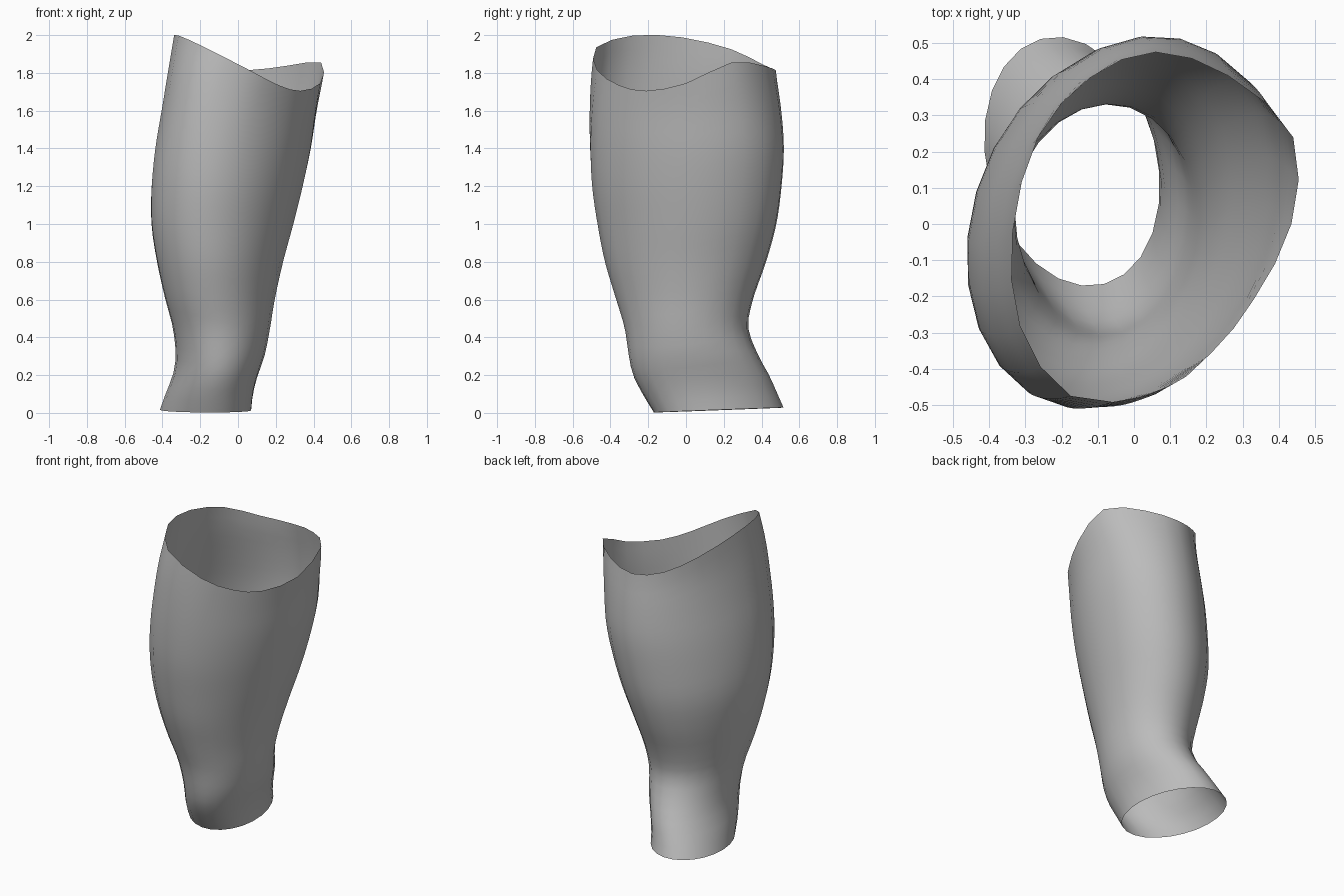
import bpy
import bmesh
import math
from mathutils import Vector

SEGMENTS, ROWS = 24, 30

# Remove the default cube only
cube = bpy.data.objects.get("Cube")
if cube:
    bpy.data.objects.remove(cube, do_unlink=True)

# Leg outline by height: z, x min, x max, y min, y max, skew
STATIONS = [
    (0.00, -0.42, 0.07, -0.17, 0.53, -0.03),
    (0.10, -0.385, 0.08, -0.23, 0.485, -0.02),
    (0.20, -0.345, 0.105, -0.28, 0.44, -0.01),
    (0.30, -0.33, 0.14, -0.302, 0.385, 0),
    (0.45, -0.345, 0.17, -0.325, 0.33, 0.01),
    (0.60, -0.385, 0.195, -0.37, 0.355, 0.02),
    (0.80, -0.43, 0.24, -0.43, 0.425, 0.03),
    (1.00, -0.46, 0.295, -0.47, 0.48, 0.04),
    (1.20, -0.46, 0.345, -0.50, 0.508, 0.05),
    (1.40, -0.44, 0.385, -0.515, 0.52, 0.06),
    (1.60, -0.405, 0.41, -0.52, 0.505, 0.07),
    (1.80, -0.37, 0.44, -0.515, 0.475, 0.08),
    (2.00, -0.335, 0.46, -0.50, 0.45, 0.08),
]

# Wavy upper rim, counter-clockwise from the left (+x) side
RIM = [Vector(p) for p in (
    (0.435, 0.0, 1.745), (0.44, 0.24, 1.855), (0.26, 0.41, 1.838),
    (0.06, 0.475, 1.815), (-0.12, 0.405, 1.845), (-0.265, 0.24, 1.925),
    (-0.335, -0.02, 1.988), (-0.315, -0.28, 1.998), (-0.175, -0.475, 1.935),
    (0.06, -0.47, 1.815), (0.215, -0.355, 1.735), (0.33, -0.21, 1.705))]


def rim_point(t):
    """Closed smooth curve through the rim points, t in 0..1."""
    n = len(RIM)
    i = int(t * n)
    f = t * n - i
    a, b, c, d = (RIM[(i + k) % n] for k in (-1, 0, 1, 2))
    return b + f * 0.5 * (c - a + f * (2 * a - 5 * b + 4 * c - d
                                       + f * (3 * (b - c) + d - a)))


def slope(i, k):
    lo, hi = STATIONS[max(i - 1, 0)], STATIONS[min(i + 1, len(STATIONS) - 1)]
    return (hi[k] - lo[k]) / (hi[0] - lo[0])


def outline(z):
    """Smoothly interpolated outline values at height z."""
    z = min(max(z, 0), 2)
    i = max(j for j in range(len(STATIONS) - 1) if STATIONS[j][0] <= z)
    p, q = STATIONS[i], STATIONS[i + 1]
    h = q[0] - p[0]
    f = (z - p[0]) / h
    s = f * f * (3 - 2 * f)
    return [p[k] * (1 - s) + q[k] * s
            + h * f * (1 - f) * ((1 - f) * slope(i, k) - f * slope(i + 1, k))
            for k in range(1, 6)]


def section_point(z, angle):
    x0, x1, y0, y1, skew = outline(z)
    c, s = math.cos(angle), math.sin(angle)
    rx, ry = (math.sqrt(((b - a) / 2) ** 2 - skew ** 2)
              for a, b in ((x0, x1), (y0, y1)))
    return Vector(((x0 + x1) / 2 + rx * c + skew * s,
                   (y0 + y1) / 2 + ry * s + skew * c, z))


# Open tube lofted from the foot opening to the wavy rim
bm = bmesh.new()
columns = []
for j in range(SEGMENTS):
    angle = math.tau * j / SEGMENTS
    rim = rim_point(j / SEGMENTS)
    offset = rim - section_point(rim.z, angle)
    bottom = 0.015 + 0.013 * math.sin(angle)
    column = []
    for r in range(ROWS + 1):
        v = r / ROWS
        point = section_point(bottom + (rim.z - bottom) * v, angle)
        w = max(0, (v - 0.6) / 0.4)
        column.append(bm.verts.new(point + offset * w * w))
    columns.append(column)
for j in range(SEGMENTS):
    a, b = columns[j], columns[(j + 1) % SEGMENTS]
    for r in range(ROWS):
        bm.faces.new((a[r], b[r], b[r + 1], a[r + 1])).smooth = True

mesh = bpy.data.meshes.new("leg_shell")
bm.to_mesh(mesh)
bm.free()
leg = bpy.data.objects.new("leg_shell", mesh)
bpy.context.collection.objects.link(leg)

# Plain grey material
grey = bpy.data.materials.new("plain_grey")
grey.use_nodes = True
color = (0.5, 0.5, 0.5, 1)
grey.diffuse_color = color
grey.node_tree.nodes["Principled BSDF"].inputs["Base Color"].default_value = color
mesh.materials.append(grey)
